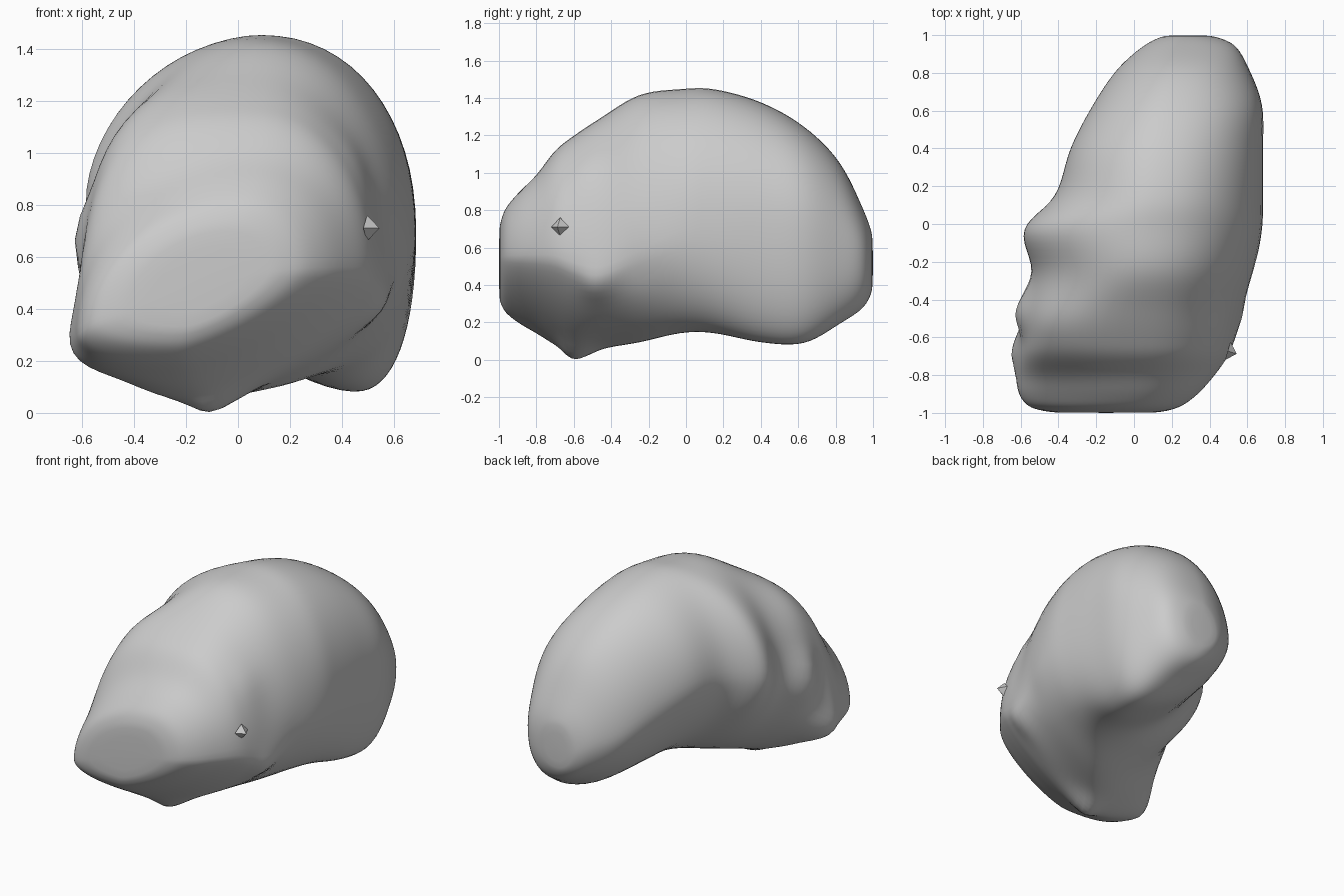
import bpy, bmesh, math
from mathutils import Vector

default = bpy.data.objects.get("Cube")
if default:
    bpy.data.objects.remove(default)


def make_material(name, value):
    material = bpy.data.materials.new(name)
    colour = (value, value, value, 1)
    material.diffuse_color = colour
    material.use_nodes = True
    material.node_tree.nodes["Principled BSDF"].inputs["Base Color"].default_value = colour
    return material


stone_grey = make_material("stone grey", 0.6)

# Cross-sections from front to back:
# y, left x and its z, right x and its z, bottom z and its x, top z and its x
SECTIONS = [
    (-1, -.42, .4, .12, .54, .33, -.2, .7, -.04),
    (-.97, -.55, .36, .24, .55, .26, -.22, .8, 0),
    (-.9, -.61, .32, .34, .55, .2, -.22, .89, .03),
    (-.8, -.62, .32, .43, .55, .14, -.2, .99, .05),
    (-.7, -.61, .38, .5, .54, .08, -.17, 1.12, .05),
    (-.6, -.59, .45, .54, .5, .04, -.14, 1.2, .05),
    (-.45, -.58, .55, .58, .47, .06, -.05, 1.3, .05),
    (-.25, -.54, .72, .64, .56, .09, .1, 1.42, .06),
    (-.03, -.59, .82, .68, .68, .14, .25, 1.45, .07),
    (.15, -.42, .85, .685, .7, .14, .33, 1.45, .1),
    (.4, -.34, .85, .685, .72, .09, .42, 1.38, .13),
    (.63, -.22, .75, .68, .7, .085, .45, 1.25, .17),
    (.82, -.09, .62, .61, .6, .19, .4, 1.06, .22),
    (.95, .06, .55, .53, .55, .28, .33, .8, .25),
    (1, .17, .5, .4, .5, .38, .27, .66, .27),
]
STEPS = 6     # rings between two sections
QUARTER = 16  # points in a quarter of a ring

# Local swellings and hollows: place, radius, outward amount
BUMPS = [
    (Vector((-.6, -.45, .66)), .11, .1),
    (Vector((-.6, -.6, .26)), .14, .11),
    (Vector((-.08, -.58, .04)), .09, .06),
    (Vector((.56, -.5, .37)), .08, .04),
    (Vector((.5, -.55, 1)), .1, .02),
    (Vector((.6, -.28, .5)), .1, -.02),
]


def blend(a, b, c, d, t):
    """Catmull-Rom blend between b and c."""
    return b + .5 * t * (c - a + t * (2 * a - 5 * b + 4 * c - d + t * (3 * (b - c) + d - a)))


def arc(start, end, corner, power):
    """Rounded quarter from start towards end, bulging to the corner."""
    centre = start + end - corner
    for i in range(QUARTER):
        angle = math.pi / 2 * i / QUARTER
        yield (centre + (start - centre) * math.cos(angle) ** (2 / power)
               + (end - centre) * math.sin(angle) ** (2 / power))


def ring(row):
    y, xl, zl, xr, zr, zb, xb, zt, xt = row
    left, right = Vector((xl, y, zl)), Vector((xr, y, zr))
    bottom, top = Vector((xb, y, zb)), Vector((xt, y, zt))
    shoulder = 1.85 + 1.2 * math.exp(-((y + .58) / .2) ** 2)
    points = []
    points += arc(right, top, Vector((xr, y, zt)), 2.15)
    points += arc(top, left, Vector((xl, y, zt)), shoulder)
    points += arc(left, bottom, Vector((xl, y, zb)), 1.6 + .5 * (y - .3) ** 2)
    points += arc(bottom, right, Vector((xr, y, zb)), 1.85 + .5 * math.tanh(4 * y + .4))
    return points


def swell(point):
    outward = (point - Vector((.05, point.y * .7, .65))).normalized()
    push = sum(amount * math.exp(-((point - place).length / radius) ** 2)
               for place, radius, amount in BUMPS)
    return point + outward * push


# Lofted boulder body
rows = []
last = len(SECTIONS) - 1
for i in range(last):
    near = [SECTIONS[max(0, min(last, i + k))] for k in (-1, 0, 1, 2)]
    for s in range(STEPS):
        rows.append([blend(*column, s / STEPS) for column in zip(*near)])
rows.append(SECTIONS[last])

bm = bmesh.new()
rings = [[bm.verts.new(swell(p)) for p in ring(row)] for row in rows]
for a, b in zip(rings, rings[1:]):
    for j in range(len(a)):
        bm.faces.new((a[j - 1], a[j], b[j], b[j - 1]))
ends = [bm.faces.new(rings[0]), bm.faces.new(rings[-1])]
bmesh.ops.poke(bm, faces=ends)
bmesh.ops.recalc_face_normals(bm, faces=bm.faces)
# Soften the seams between the quarter arcs
for _ in range(4):
    bmesh.ops.smooth_vert(bm, verts=bm.verts, factor=.5,
                          use_axis_x=True, use_axis_y=True, use_axis_z=True)
mesh = bpy.data.meshes.new("boulder_body")
bm.to_mesh(mesh)
bm.free()
mesh.materials.append(stone_grey)
mesh.shade_smooth()
body = bpy.data.objects.new("boulder_body", mesh)
bpy.context.collection.objects.link(body)

# Small pointed chip on the side
bpy.ops.mesh.primitive_cone_add(vertices=4, radius1=.05, depth=.05,
                                location=(.52, -.68, .71),
                                rotation=(0, math.pi / 2, -.3))
chip = bpy.context.object
chip.name = "side_chip"
chip.data.materials.append(stone_grey)
